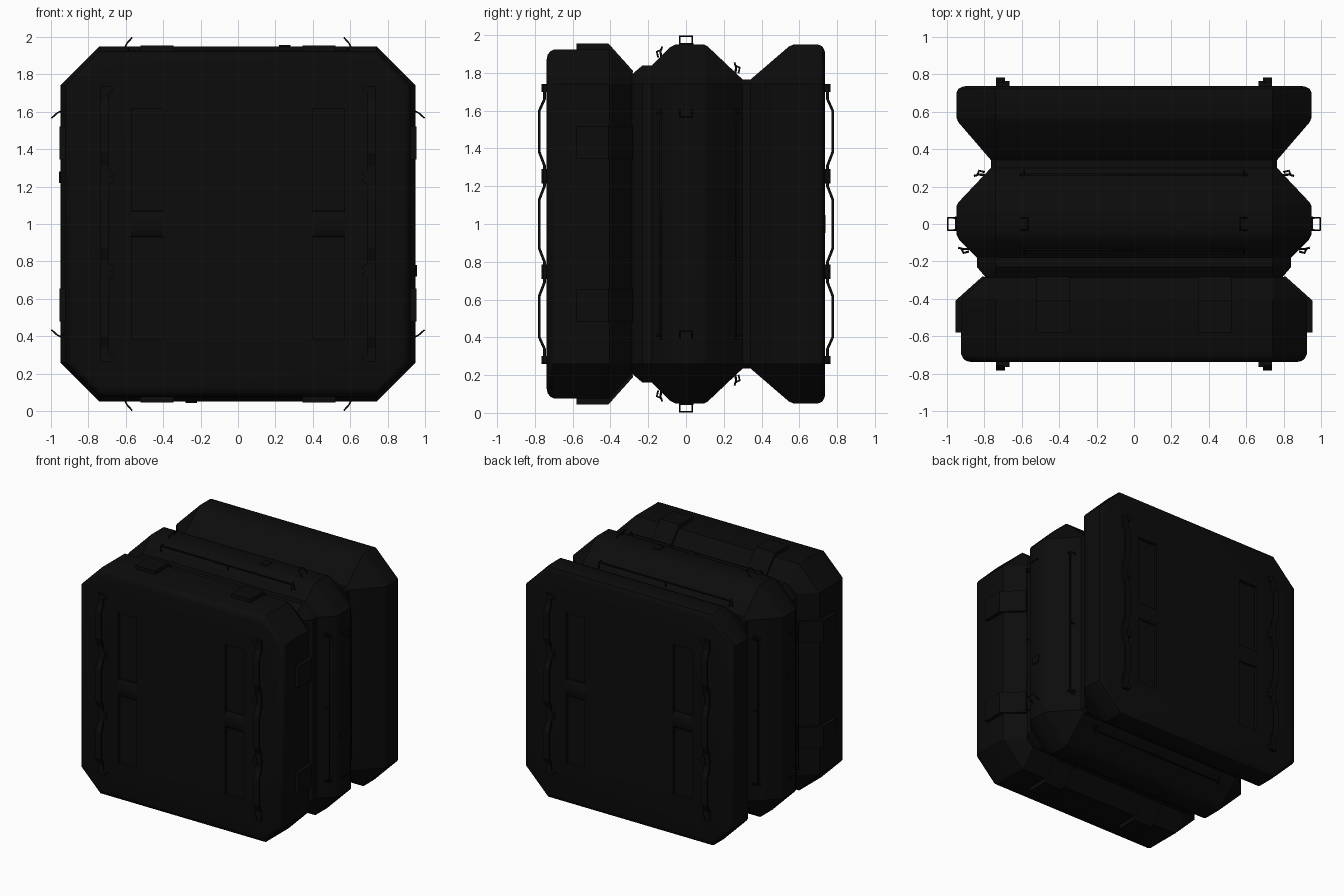
import bpy, bmesh, math
from mathutils import Matrix, Vector

old = bpy.data.objects.get("Cube")
if old:
    bpy.data.objects.remove(old, do_unlink=True)

black = bpy.data.materials.new("matte_black")
black.use_nodes = True
COLOUR = (0.0035, 0.0035, 0.0035, 1)
black.diffuse_color = COLOUR
black.node_tree.nodes["Principled BSDF"].inputs["Base Color"].default_value = COLOUR

FLAT = 0.74                                   # half length of each straight side
CENTRE = Matrix.Translation((0, 0, 1))
SIDES = [CENTRE @ Matrix.Rotation(k * math.pi / 2, 4, 'Y') for k in range(4)]
ENDS = [CENTRE, CENTRE @ Matrix.Rotation(math.pi, 4, 'Z')]


def add_object(name, data):
    ob = bpy.data.objects.new(name, data)
    bpy.context.collection.objects.link(ob)
    data.materials.append(black)
    return ob


def finish(name, bm):
    bmesh.ops.recalc_face_normals(bm, faces=bm.faces)
    me = bpy.data.meshes.new(name)
    bm.to_mesh(me)
    bm.free()
    return add_object(name, me)


def smooth(ob):
    bpy.ops.object.select_all(action='DESELECT')
    ob.select_set(True)
    bpy.context.view_layer.objects.active = ob
    bpy.ops.object.shade_smooth_by_angle(angle=math.radians(32))


def loft(name, profile):
    """Eight-sided shell through (depth, half size) stations."""
    bm = bmesh.new()
    rings = []
    for y, h in profile:
        f = min(FLAT, h)
        pts = [(h, f), (f, h), (-f, h), (-h, f), (-h, -f), (-f, -h), (f, -h), (h, -f)]
        rings.append([bm.verts.new((x, y, z + 1)) for x, z in pts])
    for a, b in zip(rings, rings[1:]):
        for i in range(8):
            j = (i + 1) % 8
            bm.faces.new((a[i], a[j], b[j], b[i]))
    bm.faces.new(rings[0])
    bm.faces.new(rings[-1])
    return finish(name, bm)


def prism(bm, outline, x0, x1, mat):
    """Extrude a (y, z) outline from x0 to x1."""
    a = [bm.verts.new(mat @ Vector((x0, y, z))) for y, z in outline]
    b = [bm.verts.new(mat @ Vector((x1, y, z))) for y, z in outline]
    bm.faces.new(a)
    bm.faces.new(b)
    for i in range(len(a)):
        j = (i + 1) % len(a)
        bm.faces.new((a[i], a[j], b[j], b[i]))


def block(y0, y1, z0, z1):
    return [(y0, z0), (y1, z0), (y1, z1), (y0, z1)]


def tubes(name, paths, radius):
    cu = bpy.data.curves.new(name, 'CURVE')
    cu.dimensions = '3D'
    cu.bevel_depth = radius
    cu.bevel_resolution = 1
    cu.use_fill_caps = True
    for path in paths:
        sp = cu.splines.new('POLY')
        sp.points.add(len(path) - 1)
        for p, co in zip(sp.points, path):
            p.co = (*co, 1)
    return add_object(name, cu)


# Three stacked modules
front = loft("front_module", [(-0.738, 0.87), (-0.733, 0.895), (-0.72, 0.913), (-0.695, 0.925),
                              (-0.405, 0.925), (-0.285, 0.79), (-0.27, 0.7)])
middle = loft("middle_ring", [(-0.32, 0.77), (-0.3, 0.78), (-0.23, 0.84), (-0.18, 0.84), (-0.085, 0.935),
                              (-0.055, 0.95), (0.095, 0.95), (0.115, 0.94), (0.3, 0.765), (0.36, 0.765)])
back = loft("back_module", [(0.33, 0.755), (0.545, 0.94), (0.57, 0.95), (0.7, 0.95),
                            (0.722, 0.94), (0.733, 0.92), (0.737, 0.9)])

# Long recesses cut into the front and back faces
bm = bmesh.new()
for mat in ENDS:
    for s in (-1, 1):
        prism(bm, block(-0.8, -0.712, -0.615, 0.615), s * 0.4, s * 0.57, mat)
cutter = finish("recess_cutter", bm)
cutter.hide_render = True
for ob in (front, back):
    mod = ob.modifiers.new("recess", 'BOOLEAN')
    mod.operation = 'DIFFERENCE'
    mod.solver = 'EXACT'
    mod.object = cutter
    bpy.context.view_layer.objects.active = ob
    bpy.ops.object.modifier_apply(modifier=mod.name)
bpy.data.objects.remove(cutter, do_unlink=True)

# Bars bridging the middle of each recess
bm = bmesh.new()
for mat in ENDS:
    for s in (-1, 1):
        bridge = [(-0.7, -0.07), (-0.725, -0.068), (-0.738, -0.045),
                  (-0.738, 0.045), (-0.725, 0.068), (-0.7, 0.07)]
        prism(bm, bridge, s * 0.38, s * 0.58, mat)
bridges = finish("recess_bridges", bm)

# Wrap-over clamp plates on the front module, two on every side
bm = bmesh.new()
clamp = [(-0.58, 0.955), (-0.41, 0.955), (-0.28, 0.81), (-0.29, 0.77), (-0.42, 0.9), (-0.58, 0.9)]
for mat in SIDES:
    for s in (-1, 1):
        prism(bm, clamp, s * 0.345, s * 0.52, mat)
finish("clamp_plates", bm)

# Small tabs on the middle ring
bm = bmesh.new()
for mat in SIDES:
    prism(bm, block(-0.03, 0.04, 0.94, 0.957), 0.22, 0.28, mat)
finish("ring_tabs", bm)

# Rails on both slopes of the middle ring, with posts at the ends and centre
rails = []
for mat in SIDES:
    for y, z, lean in ((0.265, 0.838, 0.02), (-0.135, 0.922, -0.02)):
        base = (y - lean * 0.2, z - 0.06)
        rails.append([mat @ Vector(p) for p in
                      ((-0.61, *base), (-0.6, y, z), (0.6, y, z), (0.61, *base))])
        rails.append([mat @ Vector(p) for p in ((0, *base), (0, y, z))])
        for s in (-1, 1):
            # Hooked clip standing proud of each rail end
            hook = [(y + lean * 0.6, z - 0.04), (y + lean, z - 0.01),
                    (y - lean * 0.2, z), (y - lean * 0.4, z + 0.018)]
            rails.append([mat @ Vector((s * 0.59, *p)) for p in hook])
tubes("ring_rails", rails, 0.006)

# Leaning square lifting loops on the crest of the middle ring
loops = []
for mat in SIDES:
    for s in (-1, 1):
        loop = [(0.605, -0.033, 0.94), (0.595, -0.033, 0.965), (0.568, -0.033, 0.995),
                (0.568, 0.033, 0.995), (0.595, 0.033, 0.965), (0.605, 0.033, 0.94)]
        loops.append([mat @ Vector((s * x, y, z)) for x, y, z in loop])
tubes("lifting_loops", loops, 0.005)

# Flat wavy grab bars along both edges of the front and back faces
NEAR, FAR, THICK = 0.757, 0.784, 0.015
half = [(NEAR, 0.735), (NEAR, 0.66), (FAR, 0.6), (FAR, 0.38), (NEAR, 0.31), (NEAR, 0.2), (FAR, 0.13)]
wave = half + [(y, -z) for y, z in reversed(half)]
bm = bmesh.new()
for mat in ENDS:
    for s in (-1, 1):
        for (ya, za), (yb, zb) in zip(wave, wave[1:]):
            strip = [(-ya, za), (-yb, zb), (THICK - yb, zb), (THICK - ya, za)]
            prism(bm, strip, s * 0.69, s * 0.738, mat)
        # Feet under the bar
        for z in (-0.72, -0.255, 0.255, 0.72):
            prism(bm, block(-0.75, -0.73, z - 0.018, z + 0.018), s * 0.69, s * 0.738, mat)
bmesh.ops.remove_doubles(bm, verts=bm.verts, dist=0.0001)
finish("grab_bars", bm)

# Round bolts beside each grab bar
bm = bmesh.new()
for mat in ENDS:
    for s in (-1, 1):
        for z in (-0.72, -0.27, -0.235, 0.235, 0.27, 0.72):
            spot = Matrix.Translation((s * 0.685, -0.747, z)) @ Matrix.Rotation(math.pi / 2, 4, 'X')
            bmesh.ops.create_cone(bm, cap_ends=True, segments=12, radius1=0.02, radius2=0.02,
                                  depth=0.036, matrix=mat @ spot)
bolts = finish("grab_bar_bolts", bm)

for ob in (front, middle, back, bridges, bolts):
    smooth(ob)
